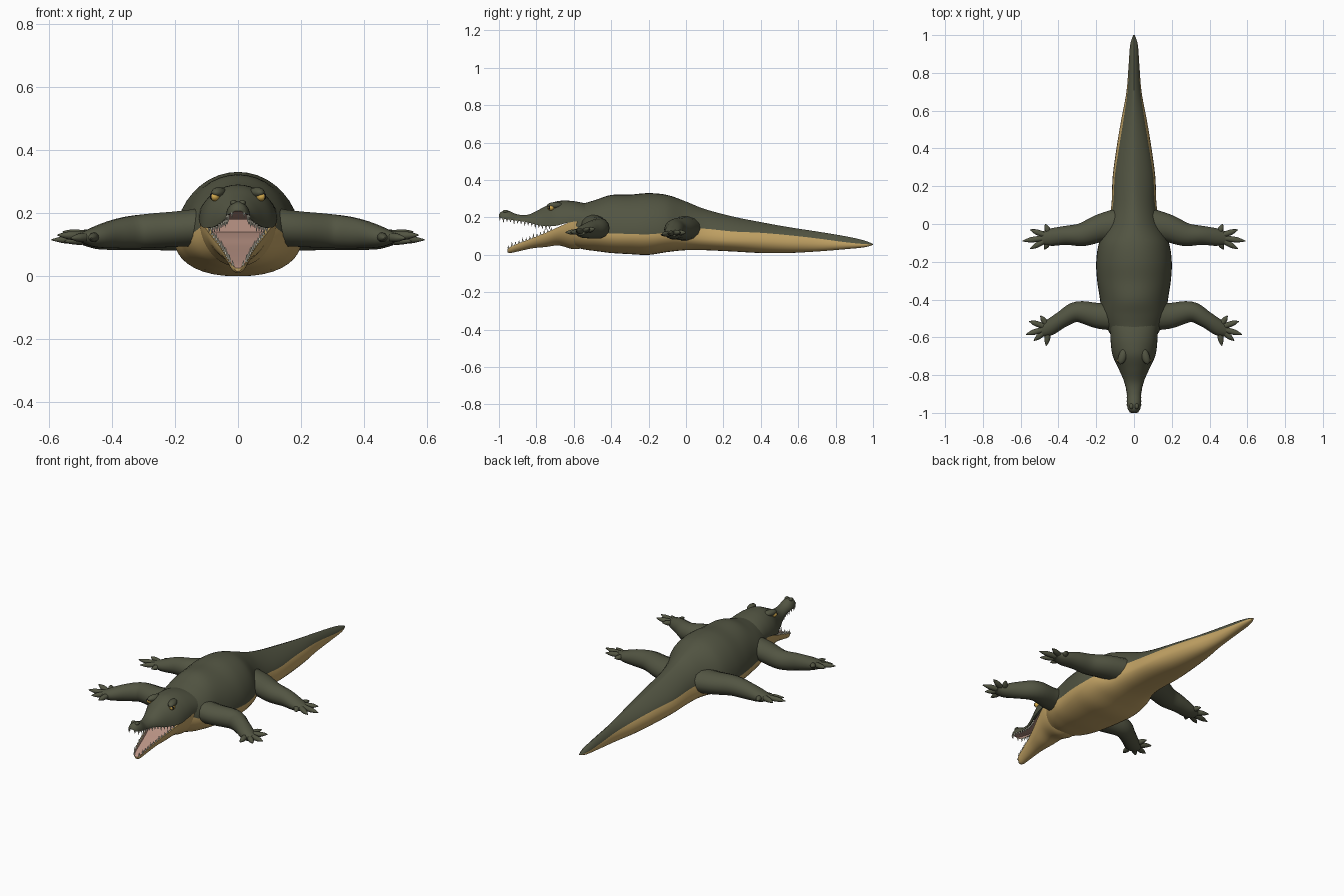
import bpy, bmesh, math
from mathutils import Vector, Matrix

cube = bpy.data.objects.get("Cube")
if cube:
    bpy.data.objects.remove(cube, do_unlink=True)


def material(name, r, g, b):
    m = bpy.data.materials.new(name)
    m.use_nodes = True
    m.diffuse_color = (r, g, b, 1)
    m.node_tree.nodes["Principled BSDF"].inputs["Base Color"].default_value = (r, g, b, 1)
    m.node_tree.nodes["Principled BSDF"].inputs["Roughness"].default_value = 0.7
    return m


OLIVE = material("olive hide", .085, .09, .055)
TAN = material("tan belly", .55, .37, .13)
PINK = material("pink mouth", .50, .30, .24)
IVORY = material("ivory teeth", .75, .72, .58)
AMBER = material("amber eye", .68, .42, .08)
BLACK = material("black pupil", .01, .01, .01)


def finish(bm, name, mats, smooth=True):
    bmesh.ops.recalc_face_normals(bm, faces=bm.faces)
    mesh = bpy.data.meshes.new(name)
    bm.to_mesh(mesh)
    bm.free()
    for m in mats:
        mesh.materials.append(m)
    ob = bpy.data.objects.new(name, mesh)
    bpy.context.collection.objects.link(ob)
    if smooth:
        bpy.ops.object.select_all(action='DESELECT')
        ob.select_set(True)
        bpy.context.view_layer.objects.active = ob
        bpy.ops.object.shade_smooth_by_angle(angle=math.radians(45))
    return ob


def spline(rows, steps=6):
    """Smooth curve through rows of numbers."""
    rows = [rows[0], *rows, rows[-1]]
    out = []
    for a, b, c, d in zip(rows, rows[1:], rows[2:], rows[3:]):
        for i in range(steps):
            t = i / steps
            out.append([q + .5 * t * (r - p + t * (2*p - 5*q + 4*r - s + t * (3*(q - r) + s - p)))
                        for p, q, r, s in zip(a, b, c, d)])
    return out + [list(rows[-1])]


def at(rows, y):
    """Linear lookup of a row by its first number."""
    for a, b in zip(rows, rows[1:]):
        if a[0] <= y <= b[0]:
            t = (y - a[0]) / (b[0] - a[0])
            return [p + t * (q - p) for p, q in zip(a, b)]
    return rows[-1]


def skin(bm, rings, colour=lambda j: 0, cap=0):
    """Join rings of points with quads and close both ends."""
    vs = [[bm.verts.new(p) for p in ring] for ring in rings]
    n = len(vs[0])
    for a, b in zip(vs, vs[1:]):
        for j in range(n):
            k = (j + 1) % n
            bm.faces.new((a[j], a[k], b[k], b[j])).material_index = colour(j)
    for end in (vs[0], vs[-1]):
        bm.faces.new(end).material_index = cap


def symmetric(half, y):
    """Full ring from a half section running between two centre points."""
    return [(x, y, z) for x, z in half] + [(-x, y, z) for x, z in half[-2:0:-1]]


# Trunk and tail: y, bottom, top, half width, widest height, colour line height
TRUNK = spline([
    (-.62, .05, .265, .10, .15, .17), (-.55, .03, .275, .145, .13, .135),
    (-.48, .02, .295, .17, .12, .12), (-.4, .01, .32, .18, .11, .115),
    (-.3, .004, .322, .195, .11, .112), (-.2, 0, .33, .2, .11, .11),
    (-.1, .015, .32, .185, .11, .12), (0, .025, .285, .14, .1, .14),
    (.1, .025, .245, .12, .09, .14), (.25, .018, .205, .113, .08, .125),
    (.4, .01, .175, .093, .075, .118), (.55, .01, .148, .068, .065, .105),
    (.7, .018, .125, .04, .06, .088), (.85, .03, .1, .028, .055, .068),
    (.95, .04, .078, .02, .053, .058), (1, .053, .058, .004, .055, .056)])
LOW, HIGH = 9, 10


def trunk_ring(row):
    y, bottom, top, w, mid, line = row
    edge = math.asin(max(0, min(.9, (line - mid) / (top - mid))))
    power = 1 + .5 * max(0, min(1, (y + .1) / .3))
    angles = [-math.pi/2 + (edge + math.pi/2) * i / LOW for i in range(LOW)]
    angles += [edge + (math.pi/2 - edge) * i / HIGH for i in range(HIGH + 1)]
    half = []
    for t in angles:
        c, s = max(0, math.cos(t)), math.sin(t)
        if s > 0:
            half.append((w * c ** power, mid + (top - mid) * s))
        else:
            half.append((w * c ** .85, mid + (mid - bottom) * s))
    half[0], half[-1] = (0, bottom), (0, top)
    return symmetric(half, y)


def trunk_colour(j):
    return 0 if LOW <= j < LOW + 2 * HIGH else 1


bm = bmesh.new()
skin(bm, [trunk_ring(r) for r in TRUNK], trunk_colour, 2)
finish(bm, "trunk_and_tail", [OLIVE, TAN, PINK])

# Jaws: y, rim height, outer height, half width
UPPER = spline([
    (-1, .203, .215, .014), (-.985, .195, .232, .03), (-.95, .19, .236, .038),
    (-.9, .182, .216, .037), (-.84, .172, .216, .05), (-.77, .155, .25, .08),
    (-.7, .155, .284, .112), (-.64, .17, .29, .122), (-.58, .18, .284, .125),
    (-.52, .18, .27, .13)])
LOWER = spline([
    (-.955, .03, .015, .012), (-.94, .042, .01, .026), (-.9, .06, .018, .036),
    (-.82, .09, .035, .055), (-.75, .118, .042, .078), (-.68, .15, .05, .102),
    (-.6, .18, .03, .122), (-.54, .16, .04, .115)])


def jaw(name, rows, hide):
    rings = []
    for y, rim, outer, w in rows:
        dish = rim + .25 * (outer - rim)
        half = [(0, dish), (.45 * w, dish), (.8 * w, dish), (.87 * w, rim)]
        for i in range(11):
            t = math.pi / 20 * i
            half.append((w * math.cos(t) if i < 10 else 0, rim + (outer - rim) * math.sin(t)))
        rings.append(symmetric(half, y))
    n = len(rings[0])
    bm = bmesh.new()
    skin(bm, rings, lambda j: 1 if min(j, n - 1 - j) < 3 else 0)
    finish(bm, name, [hide, PINK])


def teeth(name, rows, first, last, count, way):
    bm = bmesh.new()
    for i in range(count):
        row = at(rows, first + (last - first) * i / (count - 1))
        size = .024 if i % 3 == 1 else .017
        for side in (-1, 1):
            place = Matrix.Translation((side * row[3] * .92, row[0], row[1] + way * size * .4))
            turn = Matrix.Rotation(math.pi if way < 0 else 0, 4, 'X')
            bmesh.ops.create_cone(bm, segments=6, radius1=.0055, radius2=.0008,
                                  depth=size, cap_ends=True, matrix=place @ turn)
    finish(bm, name, [IVORY])


jaw("head_and_upper_jaw", UPPER, OLIVE)
jaw("lower_jaw", LOWER, TAN)
teeth("upper_teeth", UPPER, -.995, -.73, 15, -1)
teeth("lower_teeth", LOWER, -.95, -.72, 13, 1)


def ball(name, centre, size, mat, yaw=0):
    bm = bmesh.new()
    shape = Matrix.Translation(centre) @ Matrix.Rotation(yaw, 4, 'Z') @ Matrix.Diagonal((*size, 1))
    bmesh.ops.create_uvsphere(bm, u_segments=16, v_segments=10, radius=1, matrix=shape)
    finish(bm, name, [mat])


def tube(bm, path):
    """Flattened limb through points x, y, z, half width, half height."""
    rings = []
    rows = spline(path, 5)
    for i, (x, y, z, w, h) in enumerate(rows):
        a, b = rows[max(0, i - 1)], rows[min(len(rows) - 1, i + 1)]
        across = Vector((a[1] - b[1], b[0] - a[0], 0)).normalized()
        rings.append([Vector((x, y, z)) + across * w * math.cos(t) + Vector((0, 0, h * math.sin(t)))
                      for t in (math.tau * k / 14 for k in range(14))])
    skin(bm, rings)


# Limb paths and toe tips for the left side
FRONT = [(.07, -.49, .16, .075, .065), (.18, -.487, .15, .068, .058), (.3, -.465, .142, .055, .055),
         (.38, -.505, .135, .044, .048), (.45, -.55, .125, .042, .034), (.495, -.565, .122, .03, .016)]
HIND = [(.06, -.005, .14, .095, .07), (.17, -.02, .14, .075, .062), (.27, -.055, .137, .062, .056),
        (.36, -.06, .13, .05, .048), (.44, -.07, .117, .046, .033), (.49, -.075, .113, .032, .016)]
FRONT_TOES = [(.495, -.485, .14), (.555, -.515, .14), (.572, -.585, .13), (.53, -.618, .12), (.465, -.645, .12)]
HIND_TOES = [(.47, 0, .12), (.55, -.03, .12), (.59, -.09, .115), (.55, -.132, .11), (.475, -.135, .108)]

for side, label in ((1, "left"), (-1, "right")):
    for limb, path, toes in (("front", FRONT, FRONT_TOES), ("hind", HIND, HIND_TOES)):
        bm = bmesh.new()
        tube(bm, [(side * p[0], *p[1:]) for p in path])
        palm = Vector(path[-2][:3])
        for tip in toes:
            tip = Vector(tip)
            toe = []
            for t, w, h in ((.1, .015, .016), (.6, .015, .014), (.8, .011, .01), (1, .002, .002)):
                p = palm.lerp(tip, t)
                toe.append((side * p.x, p.y, p.z, w, h))
            tube(bm, toe)
        finish(bm, f"{label}_{limb}_leg", [OLIVE])
    # Eyes, brows and nostrils
    ball(f"{label}_brow", (side * .06, -.7, .264), (.022, .045, .018), OLIVE, side * .3)
    ball(f"{label}_eye", (side * .073, -.722, .252), (.016, .018, .015), AMBER, side * .3)
    ball(f"{label}_pupil", (side * .084, -.731, .253), (.006, .004, .01), BLACK, side * .6)
    ball(f"{label}_nostril", (side * .014, -.965, .232), (.011, .015, .009), OLIVE)
